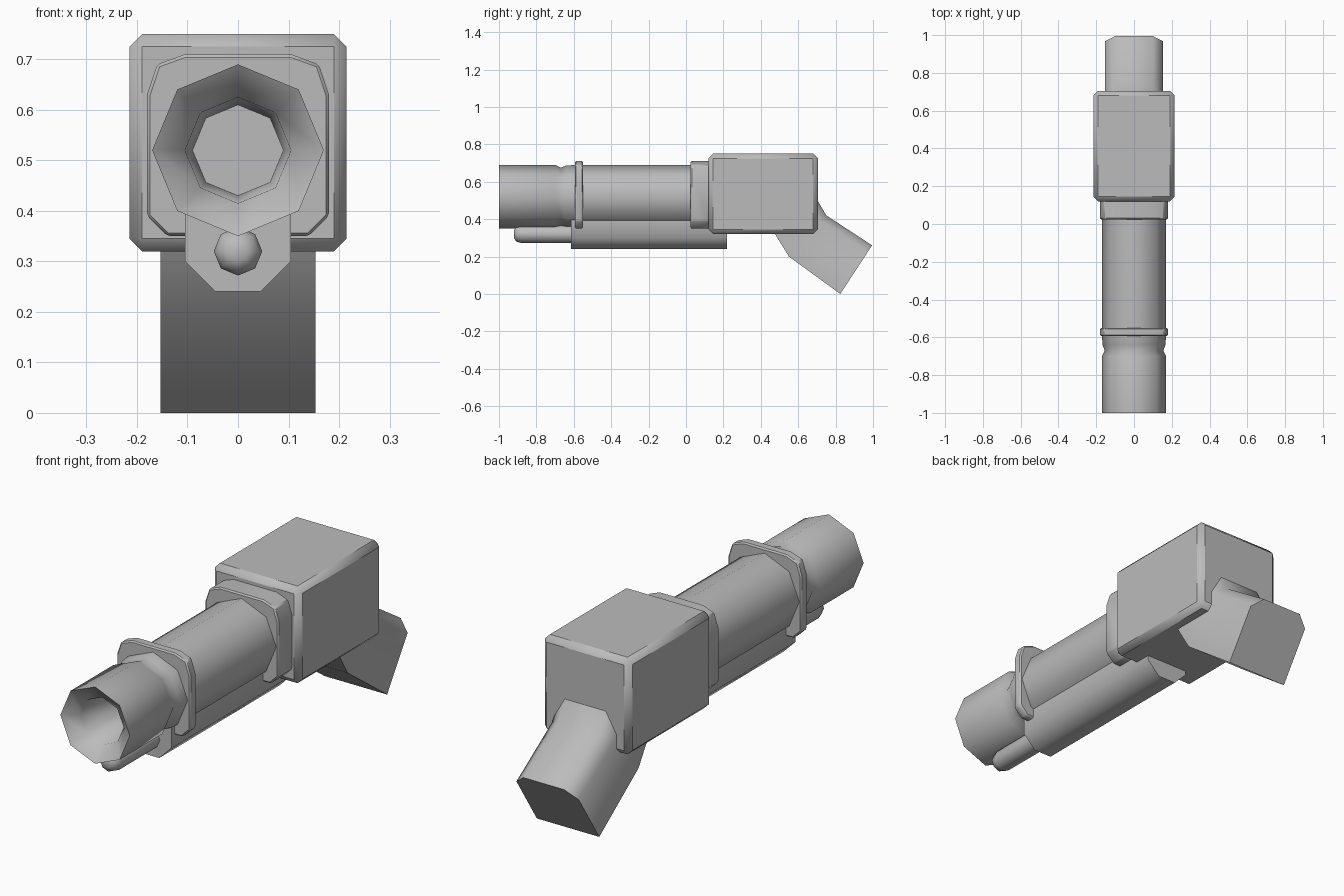
import bpy, bmesh
from math import cos, sin, tau, radians

cube = bpy.data.objects.get("Cube")
if cube:
    bpy.data.objects.remove(cube)

gray = bpy.data.materials.new("plain gray")
gray.use_nodes = True
gray.diffuse_color = (0.5, 0.5, 0.5, 1)
gray.node_tree.nodes["Principled BSDF"].inputs["Base Color"].default_value = (0.5, 0.5, 0.5, 1)


def loft(name, rings, bevel=0.0):
    """Skin a closed solid through rings that have equal point counts."""
    bm = bmesh.new()
    loops = [[bm.verts.new(p) for p in ring] for ring in rings]
    n = len(loops[0])
    for a, b in zip(loops, loops[1:]):
        for i in range(n):
            j = (i + 1) % n
            bm.faces.new((a[i], a[j], b[j], b[i]))
    bm.faces.new(loops[0])
    bm.faces.new(loops[-1])
    bmesh.ops.recalc_face_normals(bm, faces=bm.faces)
    mesh = bpy.data.meshes.new(name)
    bm.to_mesh(mesh)
    bm.free()
    mesh.materials.append(gray)
    obj = bpy.data.objects.new(name, mesh)
    bpy.context.collection.objects.link(obj)
    if bevel:
        mod = obj.modifiers.new("edge bevel", 'BEVEL')
        mod.width = bevel
        mod.segments = 1
    bpy.ops.object.select_all(action='DESELECT')
    obj.select_set(True)
    bpy.context.view_layer.objects.active = obj
    bpy.ops.object.shade_smooth_by_angle(angle=radians(50))
    return obj


def mirrored(half):
    return half + [(-x, z) for x, z in reversed(half)]


def prism(name, half, y0, y1, bevel=0.0):
    outline = mirrored(half)
    return loft(name, [[(x, y, z) for x, z in outline] for y in (y0, y1)], bevel)


def octagon_lathe(name, z, profile):
    """Eight-sided turned part along y, from (radius, y) pairs."""
    return loft(name, [[(r * sin(k * tau / 8), y, z + r * cos(k * tau / 8))
                        for k in range(8)] for r, y in profile])


# Receiver block
prism("receiver", [(0.215, 0.75), (0.215, 0.32)], 0.12, 0.705, 0.025)

# Barrel with recessed bore, flared rim and a shallow groove
octagon_lathe("barrel", 0.52, [
    (0.09, -0.72), (0.105, -0.95), (0.17, -1.0), (0.17, -0.70),
    (0.155, -0.67), (0.167, -0.64), (0.17, -0.57), (0.17, 0.15)])

# Two collars around the barrel
collar = [(0.105, 0.71), (0.16, 0.69), (0.18, 0.63), (0.18, 0.39), (0.14, 0.35)]
for name, y0, y1 in (("front_collar", -0.593, -0.55), ("rear_collar", 0.025, 0.13)):
    prism(name, collar, y0, y1, 0.006)

# Fore-end under the barrel and the rod ahead of it
prism("fore_end", [(0.105, 0.40), (0.105, 0.30), (0.045, 0.24)], -0.615, 0.22)
octagon_lathe("rod", 0.32, [
    (0.02, -0.92), (0.04, -0.908), (0.048, -0.88), (0.048, -0.60)])

# Angled grip, with chamfered rear corners
rings = []
for front, back in (((0.47, 0.33), (0.68, 0.54)),
                    ((0.55, 0.20), (0.75, 0.42)),
                    ((0.825, 0.0), (0.995, 0.26))):
    half = [(0.153, 0.0), (0.153, 0.84), (0.10, 1.0)]
    rings.append([(x, front[0] + t * (back[0] - front[0]),
                   front[1] + t * (back[1] - front[1])) for x, t in mirrored(half)])
loft("grip", rings)
